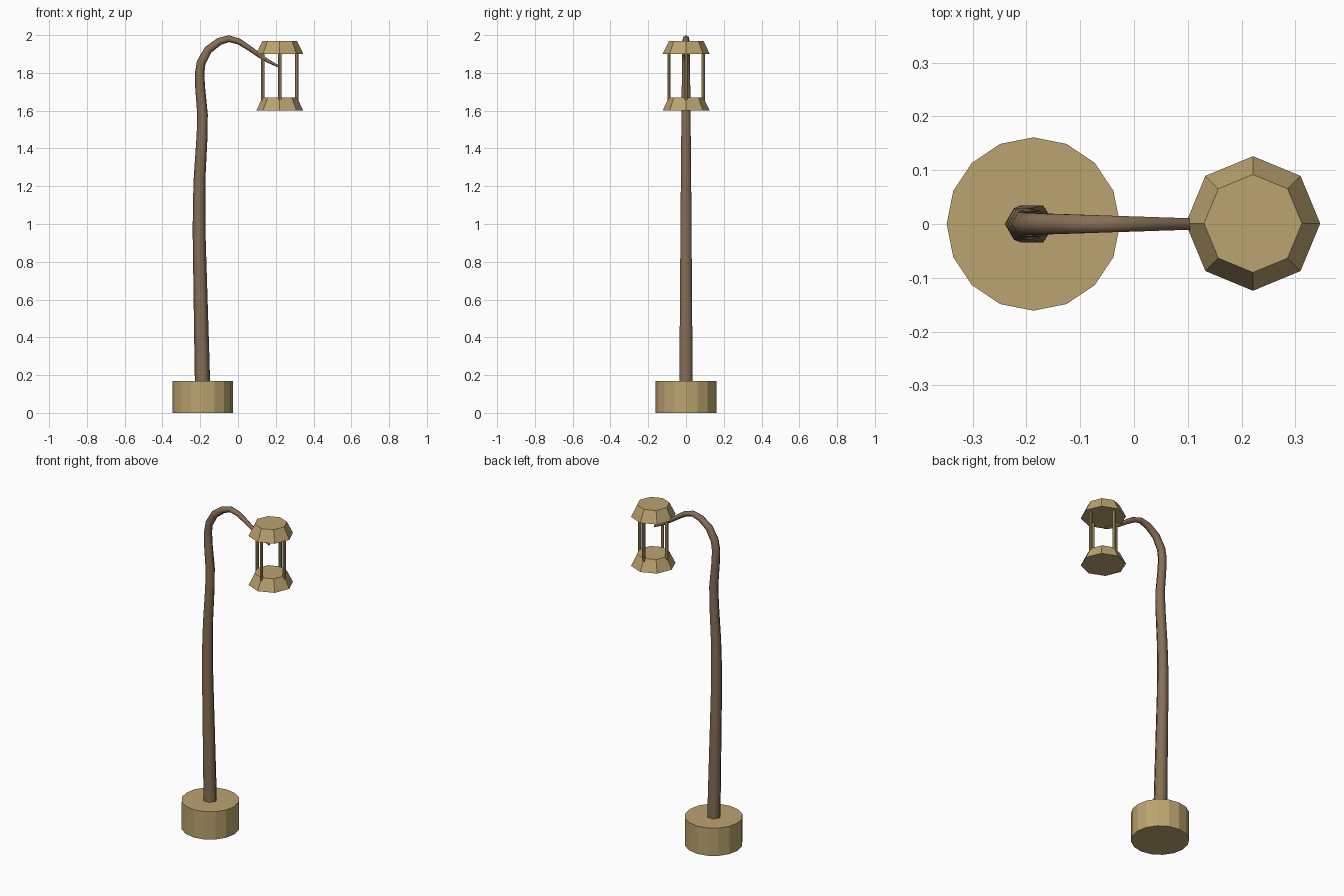
import bpy, bmesh, math
from mathutils import Vector

if "Cube" in bpy.data.objects:
    bpy.data.objects.remove(bpy.data.objects["Cube"])


def material(name, rgb):
    m = bpy.data.materials.new(name)
    m.diffuse_color = (*rgb, 1)
    m.use_nodes = True
    m.node_tree.nodes["Principled BSDF"].inputs["Base Color"].default_value = m.diffuse_color
    return m


TAN = material("sandy_tan", (0.50, 0.37, 0.16))
BROWN = material("wood_brown", (0.235, 0.155, 0.093))


def cone(name, x, y, z0, z1, r0, r1, sides, mat):
    """Upright prism or frustum with corners on the x and y axes."""
    bm = bmesh.new()
    rings = []
    for z, r in ((z0, r0), (z1, r1)):
        rings.append([bm.verts.new((x + r * math.cos(math.tau * i / sides),
                                    y + r * math.sin(math.tau * i / sides), z))
                      for i in range(sides)])
    finish(bm, rings, name, mat)


def finish(bm, rings, name, mat):
    """Bridge the rings, close both ends and make the object."""
    n = len(rings[0])
    for a, b in zip(rings, rings[1:]):
        for i in range(n):
            j = (i + 1) % n
            bm.faces.new((a[i], a[j], b[j], b[i]))
    bm.faces.new(rings[0][::-1])
    bm.faces.new(rings[-1])
    bmesh.ops.recalc_face_normals(bm, faces=bm.faces[:])
    me = bpy.data.meshes.new(name)
    bm.to_mesh(me)
    bm.free()
    me.materials.append(mat)
    ob = bpy.data.objects.new(name, me)
    bpy.context.collection.objects.link(ob)
    return ob


# Round pedestal
cone("pedestal", -0.187, 0, 0, 0.17, 0.161, 0.161, 16, TAN)

# Crooked tapering pole: x, z, radius along its centre line
path = [(-0.187, 0.10, 0.040), (-0.190, 0.25, 0.040), (-0.198, 0.60, 0.037),
        (-0.206, 0.95, 0.034), (-0.206, 1.10, 0.033), (-0.203, 1.25, 0.031),
        (-0.190, 1.47, 0.029), (-0.188, 1.58, 0.028), (-0.201, 1.73, 0.026),
        (-0.203, 1.80, 0.025), (-0.195, 1.855, 0.024), (-0.158, 1.922, 0.022),
        (-0.100, 1.966, 0.020), (-0.048, 1.981, 0.018), (0.005, 1.966, 0.016),
        (0.055, 1.934, 0.014), (0.110, 1.895, 0.012), (0.160, 1.862, 0.009),
        (0.213, 1.835, 0.006)]
points = [Vector((x, 0, z)) for x, z, r in path]
bm = bmesh.new()
rings = []
for k, p in enumerate(points):
    t = (points[min(k + 1, len(points) - 1)] - points[max(k - 1, 0)]).normalized()
    across = Vector((t.z, 0, -t.x))
    rings.append([bm.verts.new(p + path[k][2] * (across * math.cos(math.tau * i / 6)
                                                 + Vector((0, 1, 0)) * math.sin(math.tau * i / 6)))
                  for i in range(6)])
pole = finish(bm, rings, "pole", BROWN)
bpy.context.view_layer.objects.active = pole
pole.select_set(True)
bpy.ops.object.shade_smooth_by_angle(angle=math.radians(65))
pole.select_set(False)

# Lantern: matching eight-sided tray and cap with four thin bars
LX, LY = 0.221, 0.001
cone("lantern_tray", LX, LY, 1.60, 1.67, 0.125, 0.091, 8, TAN)
cone("lantern_cap", LX, LY, 1.90, 1.97, 0.125, 0.091, 8, TAN)
for i in range(4):
    a = math.pi / 2 * i
    cone(f"lantern_bar_{i + 1}", LX + 0.091 * math.cos(a), LY + 0.091 * math.sin(a),
         1.645, 1.905, 0.009, 0.009, 8, TAN)
